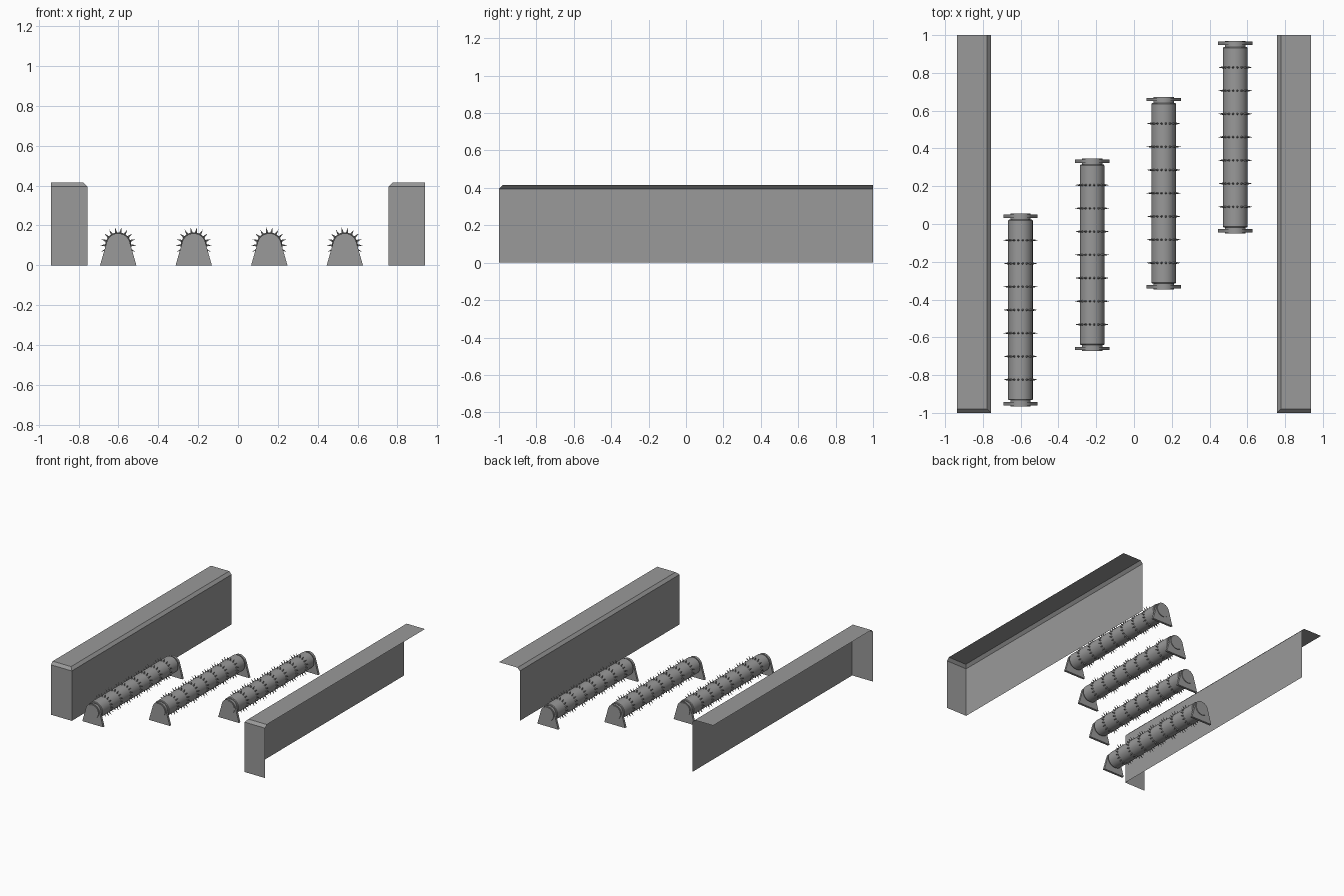
import bpy, bmesh
from math import pi, sin, cos, radians
from mathutils import Matrix, Vector

if "Cube" in bpy.data.objects:
    bpy.data.objects.remove(bpy.data.objects["Cube"])

GREY = (0.32, 0.32, 0.32, 1)
grey = bpy.data.materials.new("mid_grey")
grey.use_nodes = True
grey.diffuse_color = GREY
grey.node_tree.nodes["Principled BSDF"].inputs["Base Color"].default_value = GREY

AXLE_Z = 0.1
HALF = 0.51


def finish(name, bm, smooth=False):
    mesh = bpy.data.meshes.new(name)
    bm.to_mesh(mesh)
    bm.free()
    mesh.materials.append(grey)
    obj = bpy.data.objects.new(name, mesh)
    bpy.context.collection.objects.link(obj)
    if smooth:
        bpy.ops.object.select_all(action="DESELECT")
        obj.select_set(True)
        bpy.context.view_layer.objects.active = obj
        bpy.ops.object.shade_smooth_by_angle(angle=radians(35))
    return obj


def wall(name, side):
    """Open shell: inner face, front face and top, with chamfered top edges."""
    xi, xo, top, low, c = 0.756, 0.938, 0.416, 0.395, 0.021
    bm = bmesh.new()

    def face(*points):
        verts = [bm.verts.new((side * x, y, z)) for x, y, z in points]
        bm.faces.new(verts if side > 0 else verts[::-1])

    face((xi, -1, 0), (xi, -1, low), (xi, 1, low), (xi, 1, 0))
    face((xi, -1, 0), (xo, -1, 0), (xo, -1, low), (xi, -1, low))
    face((xi, -1, low), (xi + c, c - 1, top), (xi + c, 1, top), (xi, 1, low))
    face((xi, -1, low), (xo, -1, low), (xo, c - 1, top), (xi + c, c - 1, top))
    face((xi + c, c - 1, top), (xo, c - 1, top), (xo, 1, top), (xi + c, 1, top))
    bmesh.ops.remove_doubles(bm, verts=bm.verts, dist=1e-5)
    finish(name, bm)


def drum(name, x, y):
    """Lathed drum with bevelled ends, narrow necks and axle caps."""
    half = [(0, HALF), (0.054, HALF), (0.054, 0.478), (0.061, 0.478), (0.065, 0.473)]
    profile = half + [(r, -t) for r, t in reversed(half)]
    bm = bmesh.new()
    verts = [bm.verts.new((r, t, 0)) for r, t in profile]
    edges = [bm.edges.new(pair) for pair in zip(verts, verts[1:])]
    bmesh.ops.spin(bm, geom=verts + edges, cent=(0, 0, 0), axis=(0, 1, 0),
                   angle=2 * pi, steps=32)
    bmesh.ops.remove_doubles(bm, verts=bm.verts, dist=1e-5)
    bmesh.ops.recalc_face_normals(bm, faces=bm.faces)
    finish(name, bm, True).location = (x, y, AXLE_Z)


def spikes(name, x, y):
    """Seven rings of small cones."""
    bm = bmesh.new()
    for ring in range(-3, 4):
        for k in range(18):
            a = 2 * pi * k / 18
            out = Vector((cos(a), 0, sin(a)))
            place = Matrix.Translation(out * 0.0755 + Vector((0, ring * 0.123, 0)))
            turn = out.to_track_quat("Z", "Y").to_matrix().to_4x4()
            bmesh.ops.create_cone(bm, cap_ends=True, segments=8, radius1=0.0065,
                                  radius2=0, depth=0.031, matrix=place @ turn)
    finish(name, bm, True).location = (x, y, AXLE_Z)


def bracket(name, x, y, end):
    """Tapered foot plate whose sides run tangent into a rounded top."""
    arc = [radians(16 + 148 * i / 20) for i in range(21)]
    outline = [(-0.091, 0), (0.091, 0)]
    outline += [(0.06 * cos(a), AXLE_Z + 0.06 * sin(a)) for a in arc]
    bm = bmesh.new()
    base = bm.faces.new([bm.verts.new((px, -0.009, pz)) for px, pz in outline])
    solid = bmesh.ops.extrude_face_region(bm, geom=[base])["geom"]
    moved = [v for v in solid if isinstance(v, bmesh.types.BMVert)]
    bmesh.ops.translate(bm, verts=moved, vec=(0, 0.018, 0))
    bmesh.ops.recalc_face_normals(bm, faces=bm.faces)
    finish(name, bm, True).location = (x, y + end * (HALF - 0.014), 0)


wall("right_wall", -1)
wall("left_wall", 1)

for n, (x, y) in enumerate([(-0.601, -0.455), (-0.222, -0.163),
                            (0.157, 0.163), (0.536, 0.46)], 1):
    drum(f"roller_drum_{n}", x, y)
    spikes(f"roller_spikes_{n}", x, y)
    bracket(f"front_bracket_{n}", x, y, -1)
    bracket(f"back_bracket_{n}", x, y, 1)
